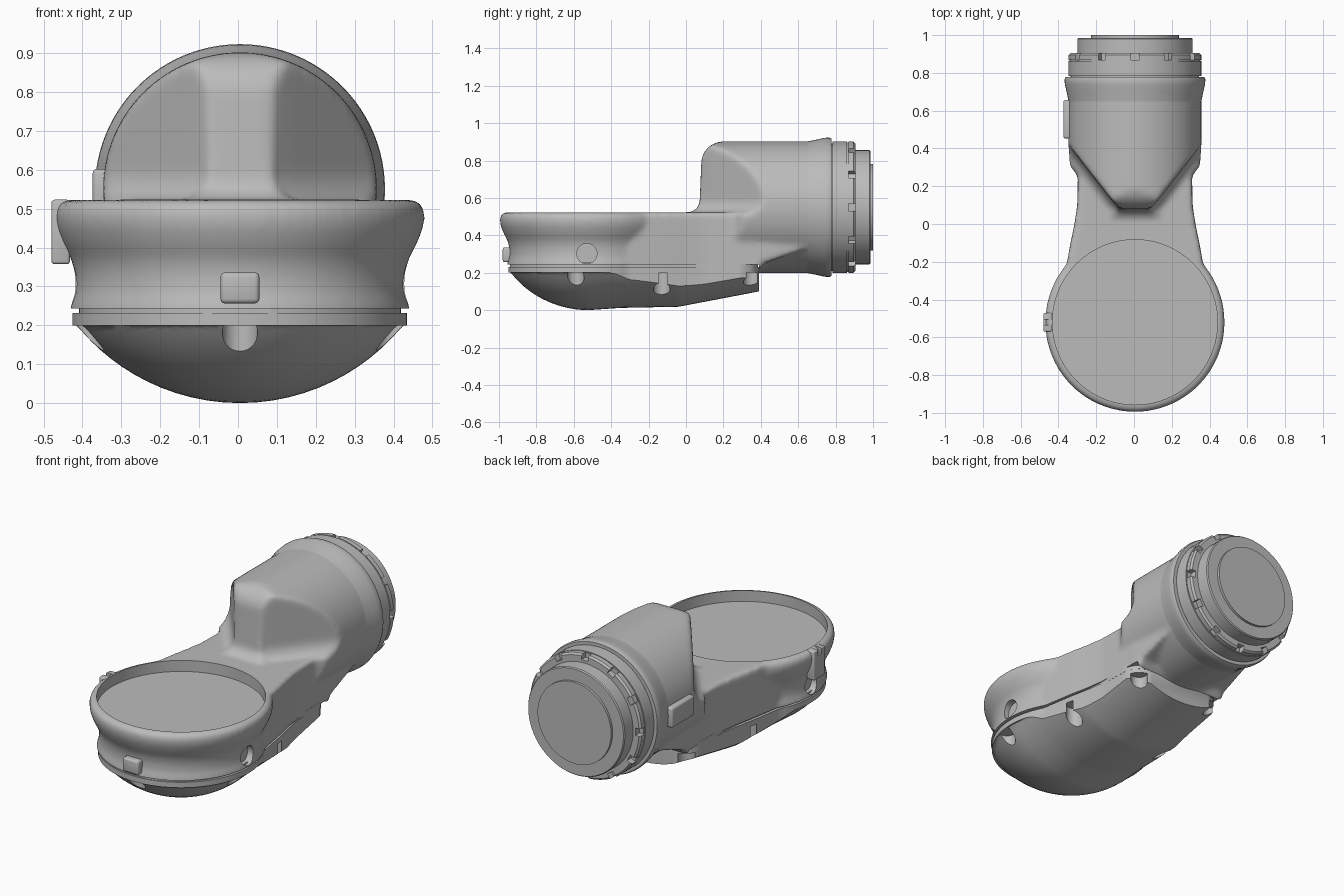
import bpy
import bmesh
from math import cos, sin, pi, sqrt, radians
from mathutils import Vector, Matrix

cube = bpy.data.objects.get("Cube")
if cube:
    bpy.data.objects.remove(cube, do_unlink=True)

grey = bpy.data.materials.new("plain grey")
grey.use_nodes = True
grey.diffuse_color = (0.5, 0.5, 0.5, 1)
grey.node_tree.nodes["Principled BSDF"].inputs["Base Color"].default_value = (0.5, 0.5, 0.5, 1)

HEAD_Y = -0.52      # centre of the round head
AXIS_Z = 0.55       # height of the barrel axis
BARREL_R = 0.352
SHIFT = Vector((0.005, 0, 0))


def interp(points, t):
    """Piecewise linear lookup."""
    if t <= points[0][0]:
        return points[0][1]
    for (a, va), (b, vb) in zip(points, points[1:]):
        if t <= b:
            return va + (vb - va) * (t - a) / (b - a)
    return points[-1][1]


def add_loft(bm, rings):
    """Skin a list of equal rings and close both ends."""
    rows = [[bm.verts.new(p) for p in ring] for ring in rings]
    n = len(rows[0])
    for a, b in zip(rows, rows[1:]):
        for i in range(n):
            j = (i + 1) % n
            bm.faces.new((a[i], a[j], b[j], b[i]))
    bm.faces.new(rows[0][::-1])
    bm.faces.new(rows[-1])


def lathe_rings(profile, axis, n=96):
    """Rings from (position, radius) pairs about the head (Z) or barrel (Y) axis."""
    rings = []
    for pos, r in profile:
        ring = []
        for i in range(n):
            c, s = r * cos(2 * pi * i / n), r * sin(2 * pi * i / n)
            ring.append((c, HEAD_Y + s, pos) if axis == "Z" else (c, pos, AXIS_Z + s))
        rings.append(ring)
    return rings


def add_box(bm, centre, size, turn=0):
    """Box, optionally turned about the barrel axis."""
    m = Matrix.Translation(centre) @ Matrix.Diagonal((*size, 1))
    if turn:
        pivot = Matrix.Translation((0, 0, AXIS_Z))
        m = pivot @ Matrix.Rotation(turn, 4, "Y") @ pivot.inverted() @ m
    return bmesh.ops.create_cube(bm, size=1, matrix=m)["verts"]


def add_cylinder(bm, centre, r, depth, axis="Z"):
    turn = Matrix.Rotation(pi / 2, 4, "Y") if axis == "X" else Matrix()
    bmesh.ops.create_cone(bm, cap_ends=True, segments=40, radius1=r, radius2=r,
                          depth=depth, matrix=Matrix.Translation(centre) @ turn)


def finish(name, bm):
    bmesh.ops.recalc_face_normals(bm, faces=bm.faces)
    mesh = bpy.data.meshes.new(name)
    bm.to_mesh(mesh)
    bm.free()
    mesh.materials.append(grey)
    ob = bpy.data.objects.new(name, mesh)
    ob.location = SHIFT
    bpy.context.collection.objects.link(ob)
    return ob


def select(ob):
    bpy.ops.object.select_all(action="DESELECT")
    ob.select_set(True)
    bpy.context.view_layer.objects.active = ob


def modify(ob, kind, **settings):
    select(ob)
    mod = ob.modifiers.new(kind.lower(), kind)
    for key, value in settings.items():
        setattr(mod, key, value)
    bpy.ops.object.modifier_apply(modifier=mod.name)


def cut(ob, bm):
    cutter = finish("cutter", bm)
    cutter.hide_render = True
    modify(ob, "BOOLEAN", operation="DIFFERENCE", solver="EXACT", object=cutter)
    bpy.data.objects.remove(cutter, do_unlink=True)


def smooth(ob, angle=35):
    select(ob)
    bpy.ops.object.shade_smooth_by_angle(angle=radians(angle))


# Plan outline shared by the stalk, the seam and the bottom cover
STALK = [(HEAD_Y, 0.40), (-0.27, 0.37), (-0.12, 0.345), (0, 0.32), (0.1, 0.305), (0.3, 0.3)]
COVER_END = [(0.3, 0), (0.35, 0.025), (0.38, 0.06), (0.39, 0.1)]


def half_width(y, r=0.43):
    circle = sqrt(max(r * r - (y - HEAD_Y) ** 2, 0.0001))
    return circle if y < HEAD_Y else max(circle, interp(STALK, y))


def stations(y_end, r=0.43):
    front = [HEAD_Y - r * cos(pi / 2 * i / 20) for i in range(20)]
    return front + [HEAD_Y + (y_end - HEAD_Y) * i / 40 for i in range(41)]


def slab_rings(ys, width, bottom, top, n=32):
    """Cross-sections with a shaped underside and a flat top."""
    rings = []
    for y in ys:
        w = width(y)
        xs = [-w * cos(pi * i / n) for i in range(n + 1)]
        rings.append([(x, y, bottom(x, y)) for x in xs] + [(w, y, top), (-w, y, top)])
    return rings


# Main body: cup, stalk and barrel fused with soft blends
body_bm = bmesh.new()
cup = [(0.15, 0.437), (0.25, 0.437), (0.28, 0.425), (0.33, 0.424), (0.37, 0.433), (0.41, 0.455),
       (0.45, 0.471), (0.48, 0.476), (0.505, 0.473), (0.523, 0.455)]
add_loft(body_bm, lathe_rings(cup, "Z"))

TAPER = [(0.38, 0.3), (0.75, 0.28)]
RISE = [(0.38, 0.2), (0.42, 0.25), (0.75, 0.37)]
add_loft(body_bm, slab_rings([HEAD_Y + 1.27 * i / 50 for i in range(51)],
                             lambda y: min(half_width(y, 0.425), interp(TAPER, y)) if y > 0.38
                             else half_width(y, 0.425),
                             lambda x, y: interp(RISE, y), 0.523))

NOSE = [(0.08, 0.08), (0.1, 0.1), (0.13, 0.125), (0.42, 0.352), (0.5, 0.4)]
FILLET = 0.08


def barrel_ring(y, n=128):
    """Barrel circle clipped by the wedge-shaped nose."""
    if y < FILLET:
        top = 0.52 + FILLET - sqrt(FILLET ** 2 - y * y)
    elif y < 0.2:
        top = AXIS_Z + BARREL_R - 0.12 + sqrt(0.0144 - (0.2 - y) ** 2)
    else:
        top = 1
    ring = []
    for i in range(n):
        a = 2 * pi * i / n
        z = min(AXIS_Z + BARREL_R * sin(a), top)
        d = min(max(z - 0.52, 0), FILLET)
        flare = FILLET - sqrt(FILLET ** 2 - (FILLET - d) ** 2)
        w = interp(NOSE, y) + flare
        ring.append((max(-w, min(w, BARREL_R * cos(a))), y, z))
    return ring


add_loft(body_bm, [barrel_ring(0.005 + 0.775 * i / 80) for i in range(81)])
body = finish("main_body", body_bm)
modify(body, "REMESH", mode="VOXEL", voxel_size=0.0125)
modify(body, "SMOOTH", factor=0.5, iterations=12)

# Recess in the cup, side holes, seam line and clean barrel end
tools = bmesh.new()
add_loft(tools, lathe_rings([(0.46, 0.437), (0.7, 0.437)], "Z"))
for side in (-1, 1):
    add_cylinder(tools, (side * 0.45, -0.53, 0.302), 0.054, 0.12, "X")
add_box(tools, (0, -0.36, 0.1), (1.2, 1.5, 0.286))
add_box(tools, (0, 0.88, AXIS_Z), (1, 0.24, 1))
cut(body, tools)
smooth(body, 40)

# Bottom cover: a spherical dish that runs back into a rising keel
KEEL = [(HEAD_Y, 0), (-0.35, 0.012), (-0.04, 0.018), (0.39, 0.1)]
DISH = 0.54


def underside(x, y):
    dy = min(y - HEAD_Y, 0)
    return min(0.2, interp(KEEL, y) + DISH - sqrt(DISH ** 2 - x * x - dy * dy))


cover_bm = bmesh.new()
add_loft(cover_bm, slab_rings(stations(0.39), lambda y: half_width(y) - interp(COVER_END, y),
                              underside, 0.231))
cover = finish("bottom_cover", cover_bm)
slots = bmesh.new()
add_cylinder(slots, (0, -0.92, 0.05), 0.045, 0.3)
for side in (-1, 1):
    for x, y in ((0.395, -0.59), (0.307, -0.13), (0.255, 0.352)):
        add_cylinder(slots, (side * x, y, 0.05), 0.045, 0.3)
cut(cover, slots)
smooth(cover)

# Recessed seam strip that fades out towards the back
GAP = [(-0.05, 0.016), (0.17, -0.001)]
seam_bm = bmesh.new()
add_loft(seam_bm, slab_rings(stations(0.385, 0.42),
                             lambda y: max(half_width(y) - interp(GAP, y) - interp(COVER_END, y), 0.01),
                             lambda x, y: 0.222, 0.255))
smooth(finish("seam_strip", seam_bm))

# Collar flare and end cap
collar = bmesh.new()
add_loft(collar, lathe_rings([(0.6, 0.345), (0.65, 0.352), (0.7, 0.362), (0.74, 0.371),
                              (0.765, 0.373), (0.778, 0.368), (0.778, 0.33)], "Y"))
smooth(finish("barrel_collar", collar))

cap_bm = bmesh.new()
add_loft(cap_bm, lathe_rings([(0.76, 0.34), (0.784, 0.34), (0.784, 0.352), (0.862, 0.352),
                              (0.862, 0.346), (0.868, 0.346), (0.868, 0.352), (0.895, 0.352),
                              (0.905, 0.342), (0.905, 0.305), (0.98, 0.305), (0.986, 0.3),
                              (0.986, 0.232), (1, 0.232)], "Y"))
cap = finish("end_cap", cap_bm)
notches = bmesh.new()
for i in range(12):
    add_box(notches, (0, 0.9, AXIS_Z + 0.355), (0.042, 0.064, 0.07), i * pi / 6)
cut(cap, notches)
smooth(cap)


# Small raised details with softened corners
def raised_pad(name, centre, size, bevel=0.012):
    bm = bmesh.new()
    add_box(bm, centre, size)
    ob = finish(name, bm)
    modify(ob, "BEVEL", width=bevel, segments=3)
    smooth(ob)
    return ob


raised_pad("front_latch", (0, -0.955, 0.296), (0.1, 0.05, 0.08))
raised_pad("barrel_side_pad", (-0.352, 0.555, 0.545), (0.054, 0.205, 0.115))
tab = raised_pad("cup_side_tab", (-0.461, HEAD_Y, 0.44), (0.048, 0.1, 0.166), 0.008)
groove = bmesh.new()
add_box(groove, (-0.455, HEAD_Y, 0.52), (0.1, 0.03, 0.06))
cut(tab, groove)
